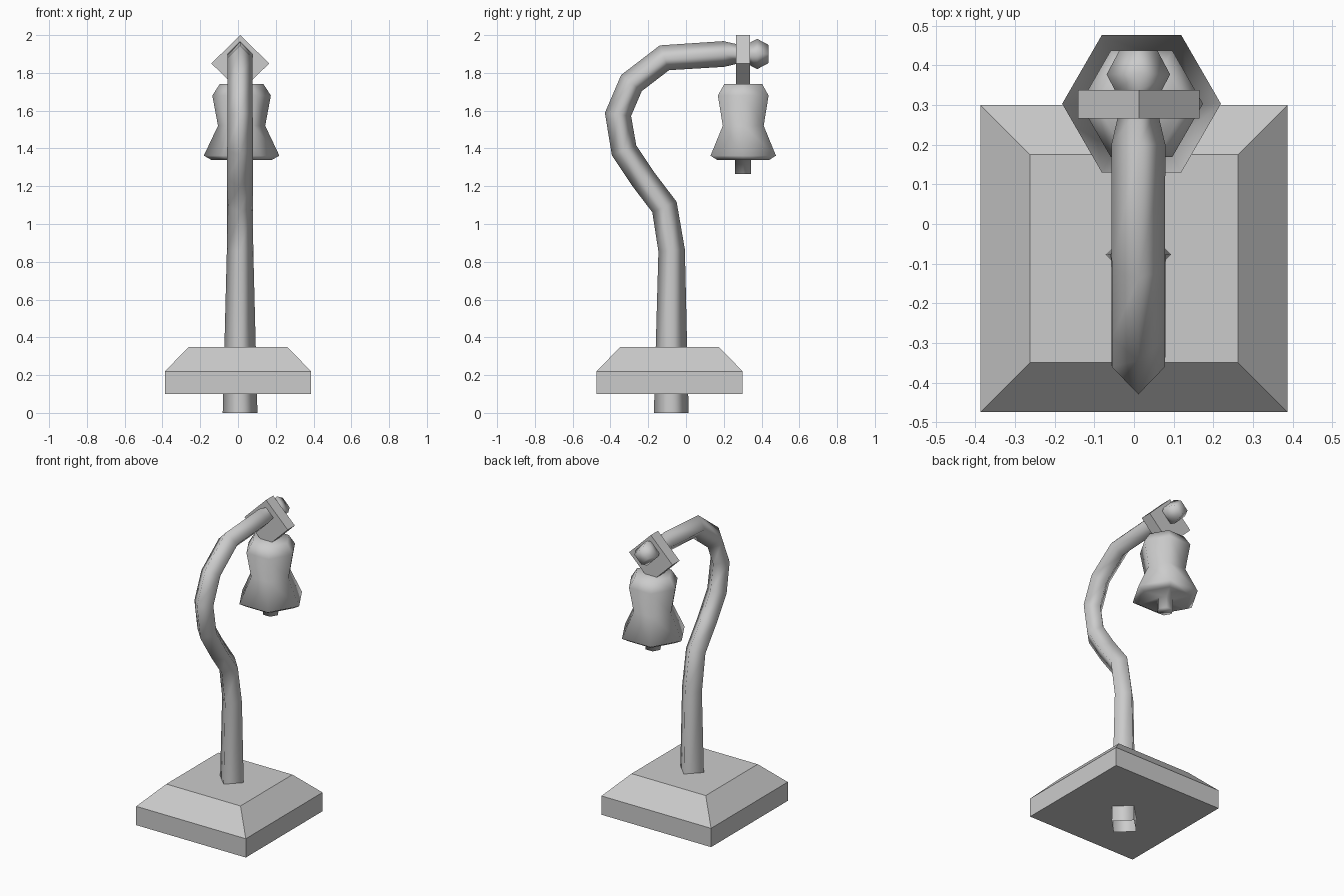
import bpy, bmesh
from math import cos, sin, pi, atan2
from mathutils import Vector

cube = bpy.data.objects.get("Cube")
if cube:
    bpy.data.objects.remove(cube, do_unlink=True)

grey = bpy.data.materials.new("plain_grey")
grey.use_nodes = True
grey.diffuse_color = (0.6, 0.6, 0.6, 1)
grey.node_tree.nodes["Principled BSDF"].inputs["Base Color"].default_value = (0.6, 0.6, 0.6, 1)


def loft(name, rings, cap_start=True, cap_end=True, smooth=False):
    """Skin a list of equal-length point rings."""
    bm = bmesh.new()
    loops = [[bm.verts.new(p) for p in ring] for ring in rings]
    n = len(loops[0])
    for a, b in zip(loops, loops[1:]):
        for i in range(n):
            j = (i + 1) % n
            bm.faces.new((a[i], a[j], b[j], b[i]))
    if cap_start:
        bm.faces.new(loops[0][::-1])
    if cap_end:
        bm.faces.new(loops[-1])
    bmesh.ops.recalc_face_normals(bm, faces=bm.faces)
    for f in bm.faces:
        f.smooth = smooth
    mesh = bpy.data.meshes.new(name)
    bm.to_mesh(mesh)
    bm.free()
    mesh.materials.append(grey)
    obj = bpy.data.objects.new(name, mesh)
    bpy.context.collection.objects.link(obj)
    return obj


# Square plinth with a bevelled upper half
def square(half, z, cy=-0.087):
    return [(sx * half, cy + sy * half, z) for sx, sy in ((-1, -1), (1, -1), (1, 1), (-1, 1))]


loft("base", [square(0.387, 0.10), square(0.387, 0.22), square(0.262, 0.348)])

# Curved pole with a diamond section, ending in a knob: (y, z, radius)
PATH = [(-0.078, 0, 0.092), (-0.076, 0.86, 0.07), (-0.114, 1.09, 0.068), (-0.226, 1.237, 0.068),
        (-0.328, 1.39, 0.068), (-0.36, 1.58, 0.067), (-0.289, 1.746, 0.067), (-0.114, 1.88, 0.067),
        (0.2, 1.90, 0.068), (0.29, 1.90, 0.047), (0.335, 1.90, 0.058), (0.377, 1.90, 0.08),
        (0.437, 1.90, 0.048)]
rings = []
for i, (y, z, r) in enumerate(PATH):
    here = Vector((y, z))
    before = here - Vector(PATH[i - 1][:2]) if i else None
    after = Vector(PATH[i + 1][:2]) - here if i + 1 < len(PATH) else None
    before = (before or after).normalized()
    after = (after or before).normalized()
    d = (before + after).normalized()
    m = r / d.dot(before)          # mitre the joint
    ny, nz = -d.y * m, d.x * m
    rings.append([(0.011 - r, y, z), (0.011, y + ny, z + nz),
                  (0.011 + r, y, z), (0.011, y - ny, z - nz)])
loft("pole", rings, cap_start=False, smooth=True)

# Diamond hanger plate around the end of the pole
loft("hanger", [[(0.012 + 0.153 * cos(k * pi / 2), y, 1.85 + 0.15 * sin(k * pi / 2)) for k in range(4)]
                for y in (0.266, 0.338)])


# Six-sided bell and clapper: (radius, z)
def hexagon(r, z):
    return [(0.019 + r * cos(k * pi / 3), 0.303 + r * sin(k * pi / 3), z) for k in range(6)]


BELL = [(0.115, 1.742), (0.155, 1.68), (0.125, 1.52), (0.2, 1.362), (0.158, 1.338),
        (0.049, 1.338), (0.049, 1.265)]
loft("bell", [hexagon(r, z) for r, z in BELL], smooth=True)
